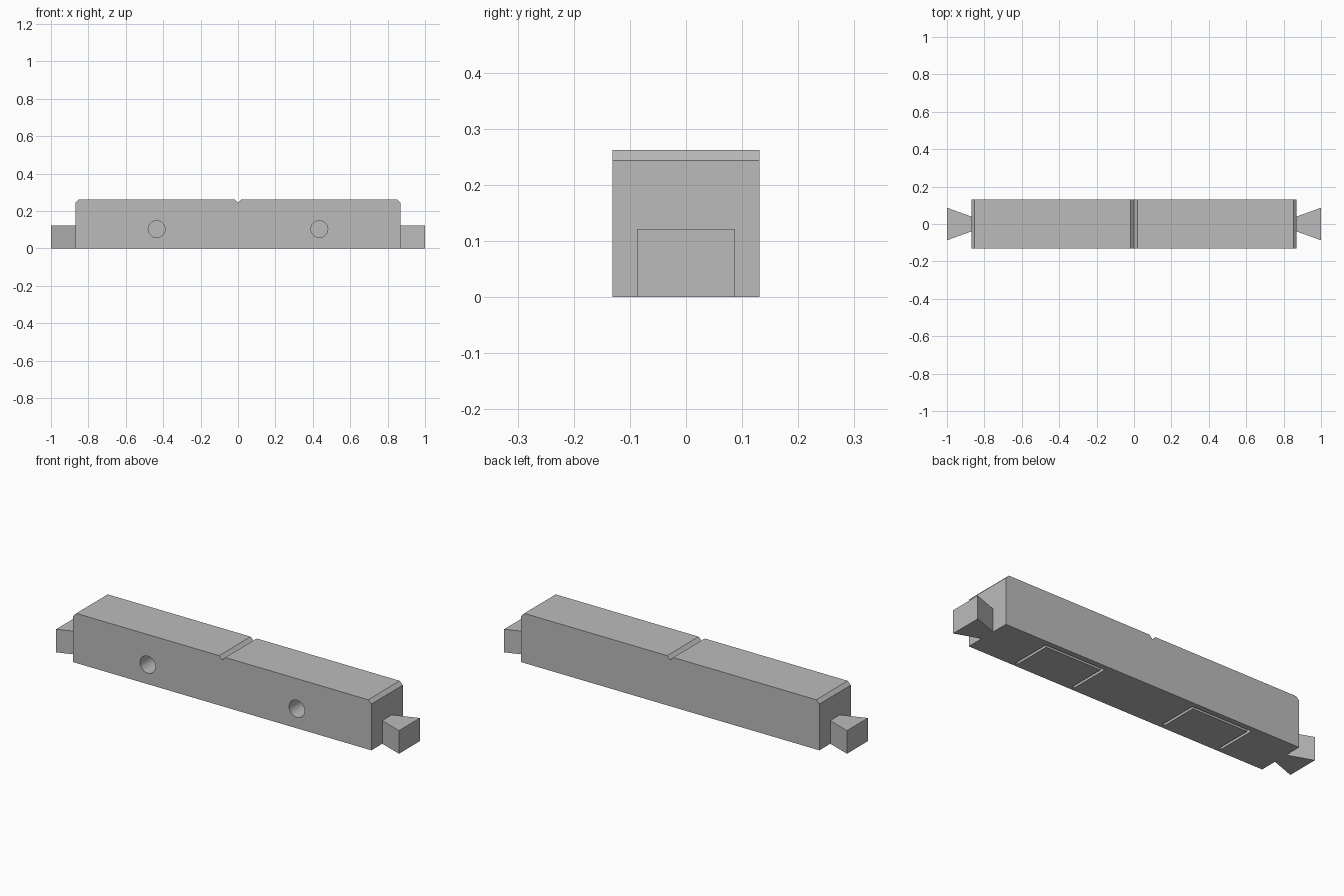
import bpy, bmesh, math
from mathutils import Matrix, Vector

old = bpy.data.objects.get("Cube")
if old:
    bpy.data.objects.remove(old, do_unlink=True)

grey = bpy.data.materials.new("plain grey")
grey.use_nodes = True
grey.diffuse_color = (0.5, 0.5, 0.5, 1)
grey.node_tree.nodes["Principled BSDF"].inputs["Base Color"].default_value = (0.5, 0.5, 0.5, 1)

# Overall sizes
BODY_X, BODY_Y, HEIGHT = 0.87, 0.131, 0.262
CHAMFER = 0.018
HOLE_X, HOLE_Z, HOLE_R = 0.435, 0.103, 0.045


def prism(name, outline, start, depth):
    """Extrude a closed outline of 3D points along a vector."""
    bm = bmesh.new()
    face = bm.faces.new([bm.verts.new(Vector(p) + Vector(start)) for p in outline])
    moved = bmesh.ops.extrude_face_region(bm, geom=[face])["geom"]
    bmesh.ops.translate(bm, vec=depth, verts=[v for v in moved if isinstance(v, bmesh.types.BMVert)])
    bmesh.ops.recalc_face_normals(bm, faces=bm.faces)
    mesh = bpy.data.meshes.new(name)
    bm.to_mesh(mesh)
    bm.free()
    mesh.materials.append(grey)
    obj = bpy.data.objects.new(name, mesh)
    bpy.context.collection.objects.link(obj)
    return obj


def cut(target, cutter):
    """Subtract a cutter for good and discard it."""
    cutter.hide_render = True
    mod = target.modifiers.new("cut", "BOOLEAN")
    mod.operation, mod.solver, mod.object = "DIFFERENCE", "EXACT", cutter
    bpy.ops.object.select_all(action="DESELECT")
    bpy.context.view_layer.objects.active = target
    target.select_set(True)
    bpy.ops.object.modifier_apply(modifier=mod.name)
    bpy.data.objects.remove(cutter, do_unlink=True)


# Long bar: chamfered top ends and a V notch across the middle
half = [(BODY_X, 0), (BODY_X, HEIGHT - CHAMFER), (BODY_X - CHAMFER, HEIGHT), (CHAMFER, HEIGHT)]
profile = half + [(0, HEIGHT - CHAMFER)] + [(-x, z) for x, z in reversed(half)]
body = prism("bar_body", [(x, 0, z) for x, z in profile], (0, -BODY_Y, 0), (0, 2 * BODY_Y, 0))

# Round blind holes in the front, each behind it a U-shaped slit cut from below
outer, inner, back, front, gap = 0.175, 0.161, 0.103, -0.113, 0.014
slit = [(-outer, front), (-outer, back), (outer, back), (outer, front),
        (inner, front), (inner, back - gap), (-inner, back - gap), (-inner, front)]
for side in (-1, 1):
    turns = [math.tau * i / 48 for i in range(48)]
    circle = [(HOLE_R * math.cos(t), 0, HOLE_R * math.sin(t)) for t in turns]
    cut(body, prism("hole_cutter", circle, (side * HOLE_X, -0.2, HOLE_Z), (0, 0.26, 0)))
    cut(body, prism("slit_cutter", [(x, y, 0) for x, y in slit],
                    (side * HOLE_X, 0, -0.05), (0, 0, 0.25)))

# Dovetail connectors on both ends
for side, label in ((1, "left"), (-1, "right")):
    tail = [(BODY_X, -0.04), (1, -0.087), (1, 0.087), (BODY_X, 0.04)]
    prism(label + "_dovetail", [(side * x, y, 0) for x, y in tail], (0, 0, 0), (0, 0, 0.122))

# Smooth hole walls, keep every other edge sharp
bpy.ops.object.select_all(action="DESELECT")
body.select_set(True)
bpy.context.view_layer.objects.active = body
bpy.ops.object.shade_smooth_by_angle(angle=math.radians(30))
